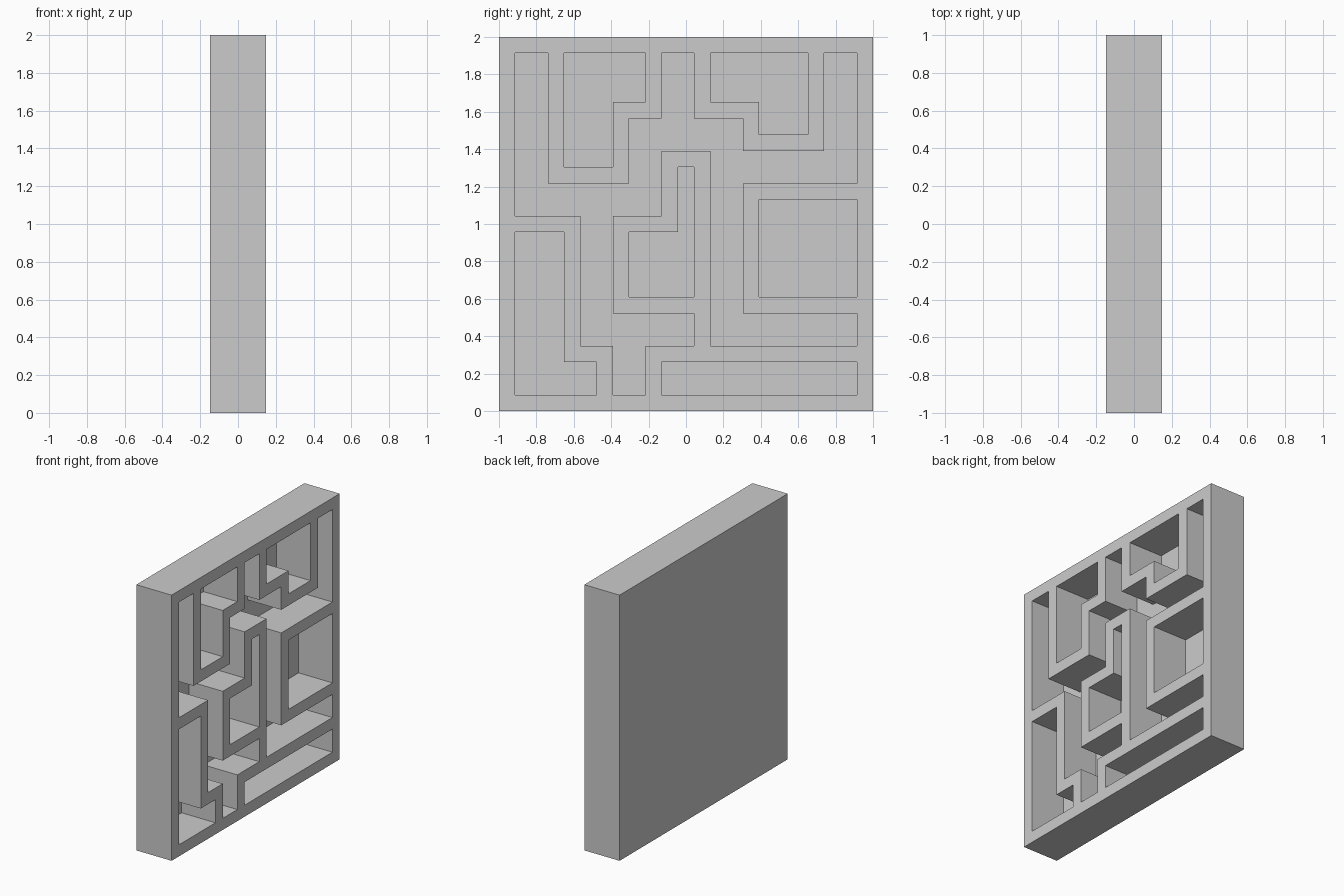
import bpy, bmesh

if "Cube" in bpy.data.objects:
    bpy.data.objects.remove(bpy.data.objects["Cube"])

CELL = 2 / 23        # wall thickness and grid pitch
HALF = 0.147         # half the panel depth
FLOOR = 0.012        # thickness of the back sheet

# Right-angled outlines in grid cells: alternating y, z, y, z...
corridor = [1, 22, 3, 14, 8, 18, 10, 22, 12, 18, 15, 16, 20, 22, 22, 14, 15,
            6, 22, 4, 13, 16, 10, 12, 7, 6, 12, 4, 9, 1, 7, 4, 5, 12]
pockets = [
    [4, 22, 9, 19, 7, 15],       # upper left
    [13, 22, 19, 17, 16, 19],    # upper right
    [16, 7, 22, 13],             # square
    [8, 7, 12, 15, 11, 11],      # middle
    [1, 1, 6, 3, 4, 11],         # lower left
    [10, 1, 22, 3],              # bottom slot
]


def corners(steps):
    n = len(steps)
    for i in range(n):
        a, b = steps[i], steps[(i + 1) % n]
        y, z = (a, b) if i % 2 == 0 else (b, a)
        yield -1 + y * CELL, z * CELL


def prisms(name, outlines, x0, x1):
    """Extrude outlines along x into one closed mesh object."""
    bm = bmesh.new()
    for steps in outlines:
        face = bm.faces.new([bm.verts.new((x0, y, z)) for y, z in corners(steps)])
        ext = bmesh.ops.extrude_face_region(bm, geom=[face], use_keep_orig=True)
        moved = [g for g in ext["geom"] if isinstance(g, bmesh.types.BMVert)]
        bmesh.ops.translate(bm, verts=moved, vec=(x1 - x0, 0, 0))
    bmesh.ops.recalc_face_normals(bm, faces=bm.faces[:])
    me = bpy.data.meshes.new(name)
    bm.to_mesh(me)
    bm.free()
    ob = bpy.data.objects.new(name, me)
    bpy.context.collection.objects.link(ob)
    return ob


# Solid panel
panel = prisms("maze_panel", [[0, 0, 23, 23]], -HALF, HALF)

# Recesses cut from the +x side, leaving a thin back sheet
cutter = prisms("recess_cutter", [corridor] + pockets, -HALF + FLOOR, HALF + 0.1)
cutter.hide_render = True
mod = panel.modifiers.new("recesses", 'BOOLEAN')
mod.operation = 'DIFFERENCE'
mod.solver = 'EXACT'
mod.object = cutter

# Apply the cut and drop the cutter
bpy.context.view_layer.update()
dg = bpy.context.evaluated_depsgraph_get()
cut_mesh = bpy.data.meshes.new_from_object(panel.evaluated_get(dg))
panel.modifiers.clear()
panel.data = cut_mesh
bpy.data.objects.remove(cutter)
